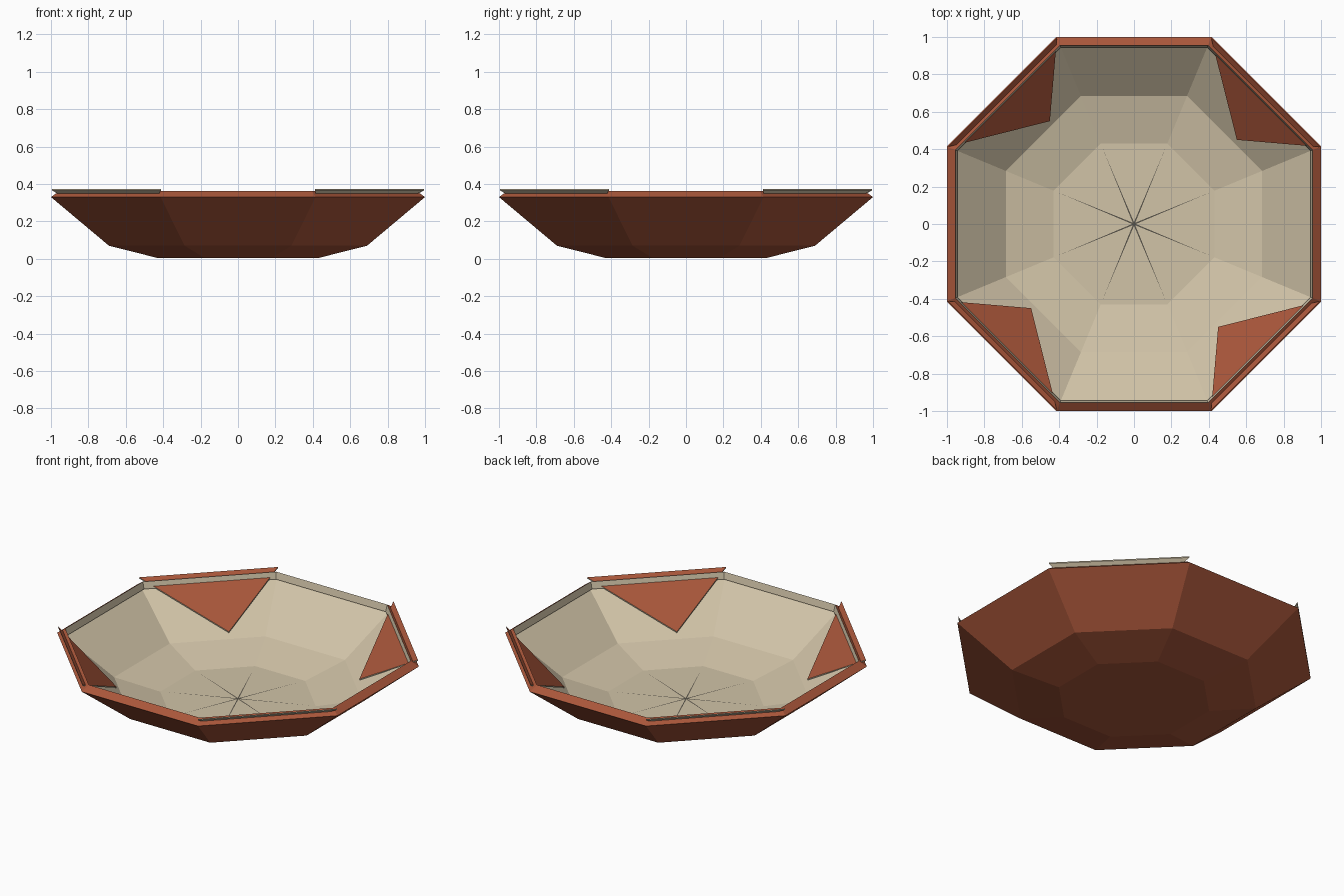
import bpy
from math import cos, sin, pi

if "Cube" in bpy.data.objects:
    bpy.data.objects.remove(bpy.data.objects["Cube"])


def material(name, rgb):
    m = bpy.data.materials.new(name)
    m.diffuse_color = (*rgb, 1)
    m.use_nodes = True
    m.node_tree.nodes["Principled BSDF"].inputs["Base Color"].default_value = m.diffuse_color
    return m


RUST = material("rust_paper", (0.40, 0.095, 0.043))
CREAM = material("cream_paper", (0.64, 0.55, 0.39))
CREASE = material("crease_shadow", (0.10, 0.09, 0.07))


def make(name, verts, faces, mat):
    me = bpy.data.meshes.new(name)
    me.from_pydata(verts, [], faces)
    me.materials.append(mat)
    ob = bpy.data.objects.new(name, me)
    bpy.context.collection.objects.link(ob)
    return ob


def octagon_shell(name, profile, mat, inside=False, closed=False):
    """Loft an octagon through (apothem, height) pairs."""
    verts, faces = [], []
    for a, z in profile:
        r = a / cos(pi / 8)
        verts += [(r * cos(pi / 8 + i * pi / 4), r * sin(pi / 8 + i * pi / 4), z)
                  for i in range(8)]
    for k in range(len(profile) - 1):
        for i in range(8):
            j = (i + 1) % 8
            faces.append((k * 8 + i, k * 8 + j, k * 8 + 8 + j, k * 8 + 8 + i))
    if closed:
        faces.append(tuple(reversed(range(8))))
    if inside:
        faces = [f[::-1] for f in faces]
    return make(name, verts, faces, mat)


# Outer paper, folded inward along the rim
octagon_shell("outer_shell", [(0.425, 0.003), (0.69, 0.07), (1.0, 0.33),
                              (0.955, 0.362)], RUST, closed=True)
# Pale lining and the narrow turned hem below the rim
octagon_shell("inner_lining", [(0.43, 0.012), (0.685, 0.078), (0.985, 0.328)],
              CREAM, inside=True, closed=True)
octagon_shell("rim_hem", [(0.945, 0.318), (0.955, 0.362)], CREAM, inside=True)


def turn(p, k):
    x, y, z = p
    for _ in range(k):
        x, y = y, -x
    return (x, y, z)


# Four corner flaps: rust on top, cream underneath, standing just over the rim
for k in range(4):
    top = [(-0.995, 0.412, 0.373), (-0.45, 0.55, 0.115), (-0.412, 0.995, 0.373)]
    under = [(x, y, z - 0.007) for x, y, z in top]
    flap = make(f"corner_flap_{k + 1}", [turn(p, k) for p in top + under],
                [(0, 1, 2), (5, 4, 3), (0, 3, 4, 1), (1, 4, 5, 2), (2, 5, 3, 0)], RUST)
    flap.data.materials.append(CREAM)
    for i in (1, 2, 3, 4):
        flap.data.polygons[i].material_index = 1

# Fine creases radiating over the floor
for i in range(8):
    t = pi / 8 + i * pi / 4
    w = 0.004
    r = 0.44
    make(f"floor_crease_{i + 1}",
         [(w * sin(t), -w * cos(t), 0.014), (r * cos(t), r * sin(t), 0.014),
          (-w * sin(t), w * cos(t), 0.014)], [(0, 1, 2)], CREASE)
